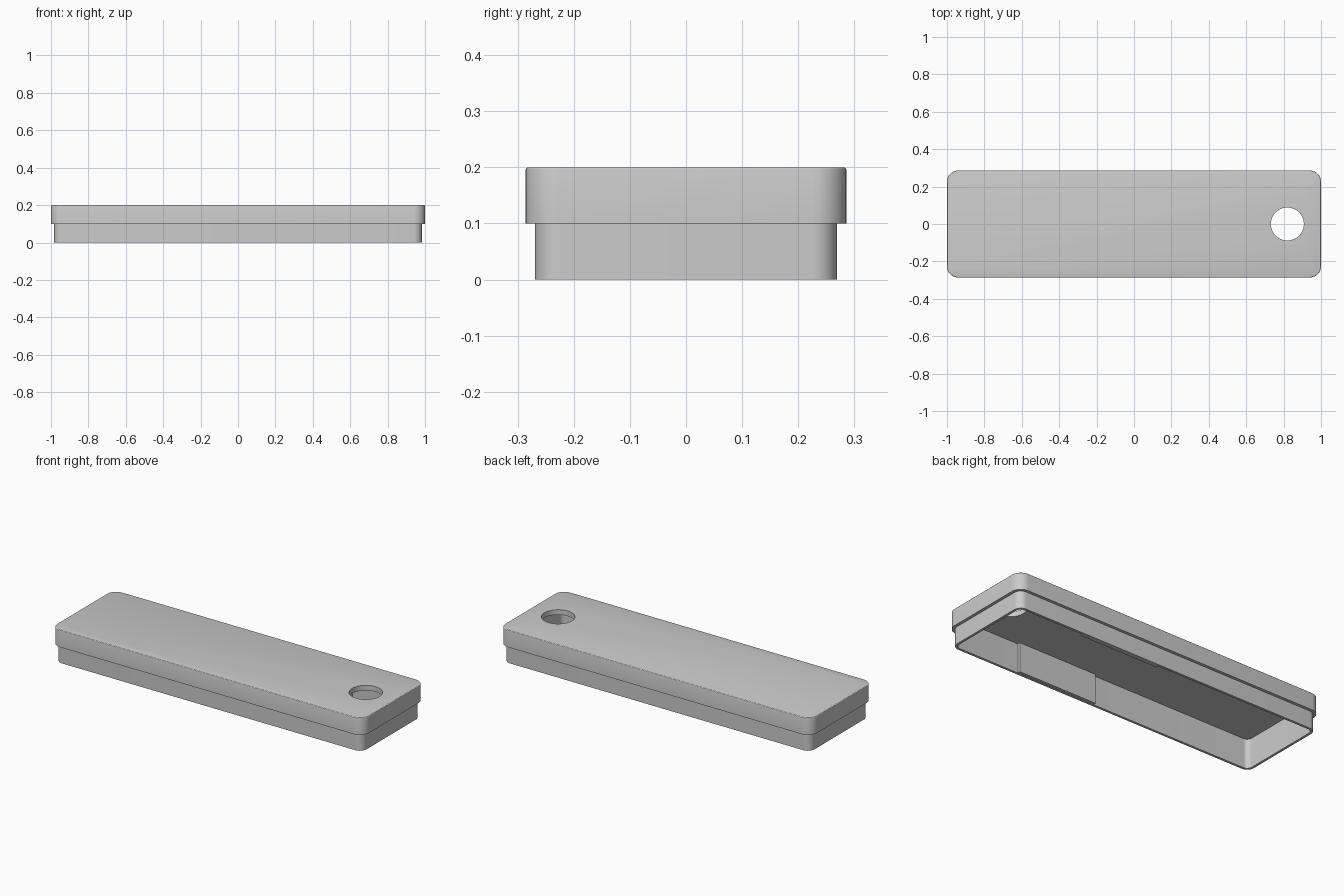
import bpy
import bmesh
from math import sin, cos, pi, radians

default = bpy.data.objects.get("Cube")
if default:
    bpy.data.objects.remove(default, do_unlink=True)

grey = bpy.data.materials.new("light grey plastic")
grey.use_nodes = True
grey.diffuse_color = (0.6, 0.6, 0.6, 1)
grey.node_tree.nodes["Principled BSDF"].inputs["Base Color"].default_value = (0.6, 0.6, 0.6, 1)

HALF_X, HALF_Y = 1.0, 0.286      # cap footprint
STEP, WALL = 0.017, 0.014        # cap overhang and lip thickness
TOP, SEAM, CEILING = 0.2, 0.1, 0.17
ROUND = 0.06


def rounded_loop(bm, inset, z, segments=10):
    """Rounded rectangle, inset evenly from the cap footprint."""
    r = ROUND - inset
    cx, cy = HALF_X - ROUND, HALF_Y - ROUND
    verts = []
    for corner, (sx, sy) in enumerate([(1, 1), (-1, 1), (-1, -1), (1, -1)]):
        for i in range(segments + 1):
            a = (corner + i / segments) * pi / 2
            verts.append(bm.verts.new((sx * cx + r * cos(a), sy * cy + r * sin(a), z)))
    return verts


def finish(bm, name):
    bmesh.ops.recalc_face_normals(bm, faces=bm.faces)
    mesh = bpy.data.meshes.new(name)
    bm.to_mesh(mesh)
    bm.free()
    mesh.materials.append(grey)
    obj = bpy.data.objects.new(name, mesh)
    bpy.context.collection.objects.link(obj)
    return obj


# Hollow lid: outer cap, step down to the lip, then up the inside to the ceiling
bm = bmesh.new()
edge = 0.005
profile = [(edge * (1 - cos(i * pi / 6)), TOP - edge * (1 - sin(i * pi / 6)))
           for i in (3, 2, 1, 0)]
profile += [(0, SEAM), (STEP, SEAM), (STEP, 0), (STEP + WALL, 0), (STEP + WALL, CEILING)]
loops = [rounded_loop(bm, inset, z) for inset, z in profile]
for a, b in zip(loops, loops[1:]):
    for i in range(len(a)):
        j = (i + 1) % len(a)
        bm.faces.new((a[i], a[j], b[j], b[i]))
bm.faces.new(loops[0])
bm.faces.new(loops[-1])
lid = finish(bm, "lid_shell")

# Round hole through the top plate
bpy.ops.mesh.primitive_cylinder_add(vertices=64, radius=0.088, depth=0.2,
                                    location=(0.82, 0, TOP))
cutter = bpy.context.object
cutter.name = "hole_cutter"
cutter.hide_render = True
cutter.data.materials.append(grey)
cut = lid.modifiers.new("hole", "BOOLEAN")
cut.operation = "DIFFERENCE"
cut.solver = "EXACT"
cut.object = cutter
bpy.ops.object.select_all(action="DESELECT")
lid.select_set(True)
bpy.context.view_layer.objects.active = lid
bpy.ops.object.modifier_apply(modifier="hole")
bpy.data.objects.remove(cutter, do_unlink=True)
bpy.ops.object.shade_smooth_by_angle(angle=radians(20))

# Thickened pads on the inside of both long walls
for side, name in ((1, "left_over_pad"), (-1, "right_over_pad")):
    name = "back_inner_pad" if side > 0 else "front_inner_pad"
    outer = HALF_Y - STEP - WALL / 2
    inner = HALF_Y - STEP - WALL - 0.016
    bm = bmesh.new()
    bmesh.ops.create_cube(bm, size=1)
    bmesh.ops.scale(bm, verts=bm.verts, vec=(0.5, outer - inner, CEILING + 0.004))
    bmesh.ops.translate(bm, verts=bm.verts,
                        vec=(0.305, side * (outer + inner) / 2, CEILING / 2 + 0.003))
    finish(bm, name)
